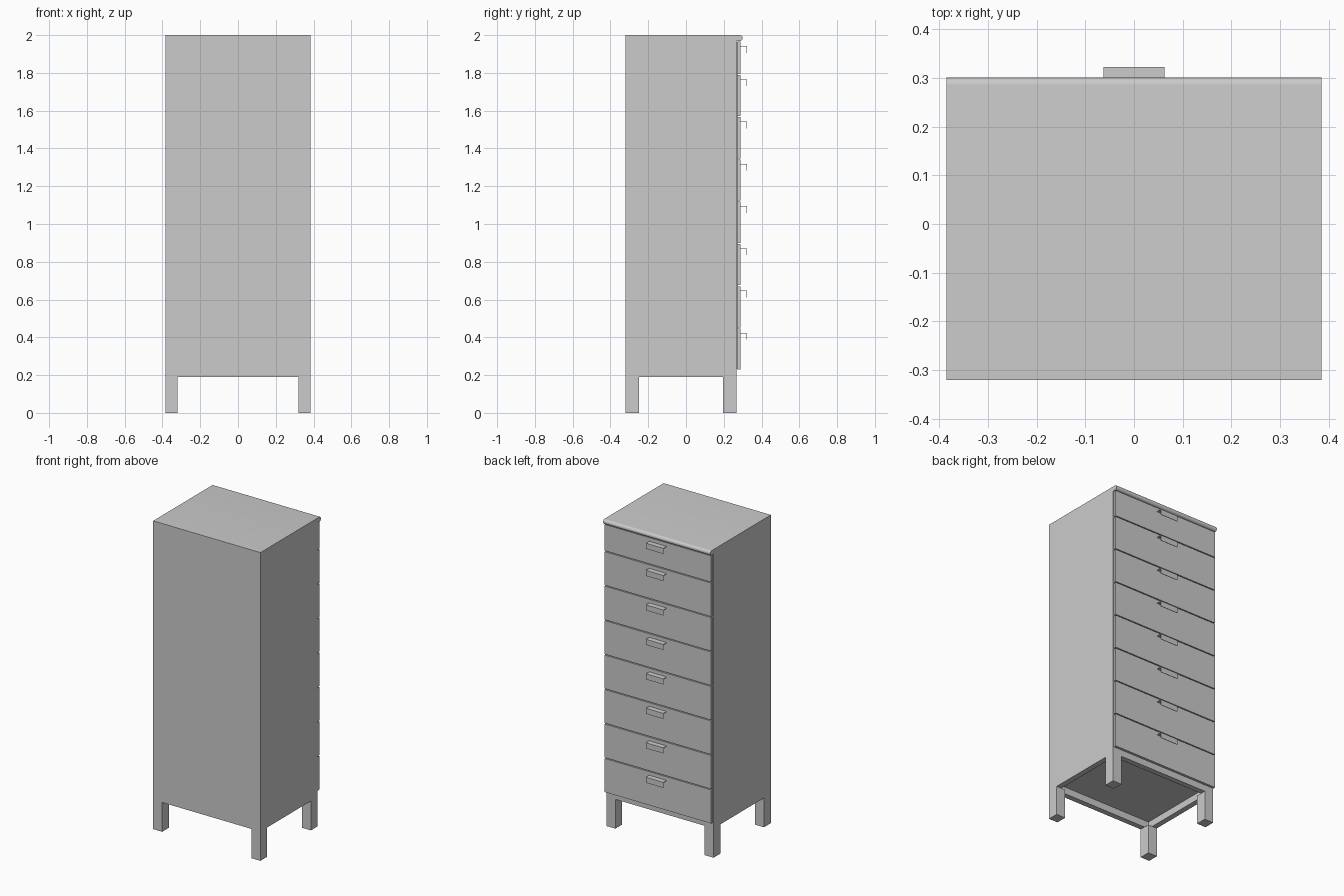
import bpy, bmesh, math

if "Cube" in bpy.data.objects:
    bpy.data.objects.remove(bpy.data.objects["Cube"])

W = 0.385                      # half width
BACK, FACE = -0.32, 0.267      # carcass depth limits
BASE, TOP = 0.19, 2.0


def finish(bm, name):
    bmesh.ops.recalc_face_normals(bm, faces=bm.faces)
    me = bpy.data.meshes.new(name)
    bm.to_mesh(me)
    bm.free()
    ob = bpy.data.objects.new(name, me)
    bpy.context.collection.objects.link(ob)
    return ob


def extrude_x(name, profile, half, recess=None):
    """Extrude a (y, z) profile across x from -half to half."""
    bm = bmesh.new()
    face = bm.faces.new([bm.verts.new((-half, y, z)) for y, z in profile])
    ext = bmesh.ops.extrude_face_region(bm, geom=[face])["geom"]
    moved = [v for v in ext if isinstance(v, bmesh.types.BMVert)]
    bmesh.ops.translate(bm, verts=moved, vec=(2 * half, 0, 0))
    bmesh.ops.recalc_face_normals(bm, faces=bm.faces)
    if recess:
        rim, depth = recess
        low = min(bm.faces, key=lambda f: f.calc_center_median().z)
        bmesh.ops.inset_region(bm, faces=[low], thickness=rim)
        # push the inset panel up into the carcass
        new = bmesh.ops.extrude_discrete_faces(bm, faces=[low])["faces"][0]
        bmesh.ops.translate(bm, verts=new.verts, vec=(0, 0, depth))
    return finish(bm, name)


def box(name, x0, x1, y0, y1, z0, z1):
    bm = bmesh.new()
    bmesh.ops.create_cube(bm, size=1)
    for v in bm.verts:
        v.co = (x1 if v.co.x > 0 else x0,
                y1 if v.co.y > 0 else y0,
                z1 if v.co.z > 0 else z0)
    return finish(bm, name)


# carcass with rounded nose along the top front edge and recessed underside
R = 0.0155
nose = [(0.285 + R * math.sin(a), TOP - R - R * math.cos(a))
        for a in (math.pi * i / 16 for i in range(17))]
profile = [(BACK, BASE), (FACE, BASE), (FACE, TOP - 2 * R)] + nose + [(BACK, TOP)]
carcass = extrude_x("carcass", profile, W, recess=(0.05, 0.045))
bpy.context.view_layer.objects.active = carcass
carcass.select_set(True)
bpy.ops.object.shade_smooth_by_angle(angle=math.radians(30))
carcass.select_set(False)

# legs
for side, sx in (("left", -1), ("right", 1)):
    xs = sorted((sx * 0.32, sx * W))
    box(f"{side}_front_leg", *xs, BACK, BACK + 0.07, 0, BASE)
    box(f"{side}_back_leg", *xs, FACE - 0.07, FACE, 0, BASE)

# drawer fronts with bent-plate pulls
seams = [0.226 + 0.2237 * i for i in range(8)] + [1.968]
gap = 0.003
T = 0.003                      # pull plate thickness
for i, (lo, hi) in enumerate(zip(seams, seams[1:]), 1):
    box(f"drawer_front_{i}", -0.382, 0.382, 0.272, 0.288, lo + gap, hi - gap)
    z = hi - 0.026
    pull = [(0.286, z), (0.322, z), (0.322, z - 0.036), (0.322 - T, z - 0.036),
            (0.322 - T, z - T), (0.286, z - T)]
    extrude_x(f"drawer_pull_{i}", pull, 0.063)

# dark-gap backing that joins the fronts to the carcass
box("drawer_backing", -0.365, 0.365, 0.26, 0.274, 0.235, 1.96)
